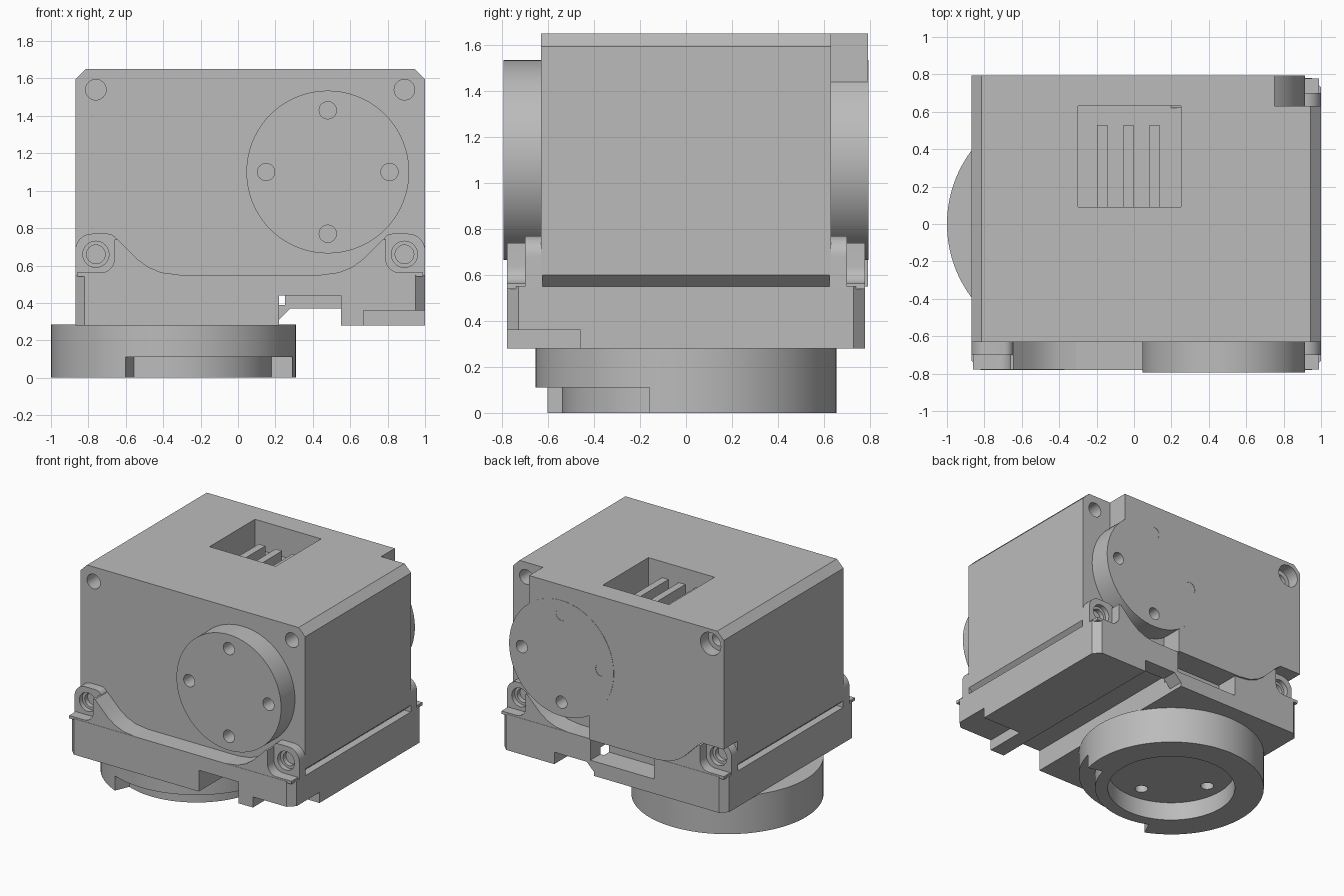
import bpy, bmesh
from math import sin, cos, pi, radians

old = bpy.data.objects.get("Cube")
if old:
    bpy.data.objects.remove(old, do_unlink=True)

grey = bpy.data.materials.new("plain grey")
grey.use_nodes = True
COL = (0.5, 0.5, 0.5, 1)
grey.diffuse_color = COL
grey.node_tree.nodes["Principled BSDF"].inputs["Base Color"].default_value = COL

MID = 0.065           # mirror line of the housing
SCREW_X = (-0.76, 0.89)


def prism(name, pts, axis, lo, hi):
    """Extrude a closed outline along y (points are x, z) or z (points are x, y)."""
    bm = bmesh.new()
    put = (lambda p, d: (p[0], d, p[1])) if axis == "y" else (lambda p, d: (p[0], p[1], d))
    a = [bm.verts.new(put(p, lo)) for p in pts]
    b = [bm.verts.new(put(p, hi)) for p in pts]
    bm.faces.new(a)
    bm.faces.new(b)
    n = len(pts)
    for i in range(n):
        j = (i + 1) % n
        bm.faces.new((a[i], a[j], b[j], b[i]))
    bmesh.ops.recalc_face_normals(bm, faces=bm.faces)
    me = bpy.data.meshes.new(name)
    bm.to_mesh(me)
    bm.free()
    ob = bpy.data.objects.new(name, me)
    bpy.context.collection.objects.link(ob)
    me.materials.append(grey)
    return ob


def arc(cx, cy, r, a0, a1, n):
    return [(cx + r * cos(radians(a0 + (a1 - a0) * i / n)),
             cy + r * sin(radians(a0 + (a1 - a0) * i / n))) for i in range(n + 1)]


def circle(cx, cy, r, n=32):
    return arc(cx, cy, r, 0, 360, n)[:-1]


def rect(x0, x1, y0, y1):
    return [(x0, y0), (x1, y0), (x1, y1), (x0, y1)]


def flip(pts):
    return [(2 * MID - x, z) for x, z in pts]


def cut(ob, pts, axis, lo, hi):
    tool = prism("cutter", pts, axis, lo, hi)
    tool.hide_render = True
    m = ob.modifiers.new("cut", "BOOLEAN")
    m.operation, m.solver, m.object = "DIFFERENCE", "EXACT", tool
    bpy.context.view_layer.objects.active = ob
    bpy.ops.object.modifier_apply(modifier=m.name)
    bpy.data.objects.remove(tool, do_unlink=True)


parts = []

# Main housing with bevelled long edges
c = 0.055
body = prism("housing", [(-0.87 + c, 0.55), (1 - c, 0.55), (1, 0.6), (1, 1.595), (1 - c, 1.65),
                         (-0.87 + c, 1.65), (-0.87, 1.595), (-0.87, 0.6)], "y", -0.63, 0.63)
cut(body, rect(-0.3, 0.25, 0.09, 0.7), "z", 1.43, 1.8)
for x in SCREW_X:
    cut(body, circle(x, 1.54, 0.055), "y", -0.7, -0.45)
    cut(body, circle(x, 1.54, 0.055), "y", 0.45, 0.7)
parts.append(body)

# Connector fins inside the top pocket
for i, x in enumerate((-0.17, -0.03, 0.11)):
    parts.append(prism(f"pocket_fin_{i + 1}", rect(x - 0.027, x + 0.027, 0.085, 0.53), "z", 1.42, 1.53))

# Swooping edge shared by the back cover and the base walls
sweep = [(-0.645, 0.74), (-0.6, 0.695), (-0.54, 0.635), (-0.48, 0.592), (-0.41, 0.563), (-0.31, 0.55)]

# Thick back cover, open around the rear hub
cover = prism("back_cover", [(-0.87, 0.775), (-0.69, 0.775)] + sweep +
              [(0.25, 0.55), (0.25, 0.85), (0.48, 1.1), (0.75, 1.3), (0.75, 1.65),
               (-0.87 + c, 1.65), (-0.87, 1.595)], "y", 0.63, 0.793)
cut(cover, circle(-0.76, 1.54, 0.085), "y", 0.7, 0.9)
cut(cover, circle(-0.76, 1.54, 0.05), "y", 0.6, 0.75)
parts.append(cover)

# Output hubs on the front and the back, each with four holes
for name, s in (("front_hub", -1), ("rear_hub", 1)):
    hub = prism(name, circle(0.48, 1.1, 0.435, 96), "y", *sorted((s * 0.62, s * 0.795)))
    for k in range(4):
        a = k * pi / 2
        cut(hub, circle(0.48 + 0.33 * cos(a), 1.1 + 0.33 * sin(a), 0.046), "y",
            *sorted((s * 0.68, s * 0.9)))
    parts.append(hub)

# Base tray with clipped corners
k = 0.05
base = prism("base", [(-0.87 + k, -0.78), (1 - k, -0.78), (1, -0.78 + k), (1, 0.78 - k), (1 - k, 0.78),
                      (-0.87 + k, 0.78), (-0.87, 0.78 - k), (-0.87, -0.78 + k)], "z", 0.28, 0.55)
cut(base, [(0.22, 0.2), (0.55, 0.2), (0.55, 0.37), (0.28, 0.37), (0.22, 0.31)], "y", -1, 1)
cut(base, rect(0.22, 0.55, 0.3, 0.44), "y", -1, 0.66)
cut(base, rect(0.67, 1.2, -1, -0.46), "z", 0.2, 0.36)
cut(base, rect(-0.28, 0.25, 0.6, 1), "z", 0.39, 0.7)
parts.append(base)

# Screw ears and swept wall horns at the four corners of the base
ear = ([(-0.87, 0.54), (-0.645, 0.54), (-0.645, 0.72)] + arc(-0.695, 0.72, 0.05, 0, 90, 6) [1:] +
       arc(-0.78, 0.68, 0.09, 90, 180, 10))
horn = ([(-0.31, 0.54), (-0.86, 0.54), (-0.86, 0.562)] +
        arc(-0.735, 0.637, 0.075, -90, 0, 8) + [(-0.66, 0.74)] + sweep)
for fb, s in (("front", -1), ("back", 1)):
    for side, shape, x in (("right", lambda p: p, SCREW_X[0]), ("left", flip, SCREW_X[1])):
        e = prism(f"{fb}_{side}_ear", shape(ear), "y", *sorted((s * 0.625, s * 0.70)))
        cut(e, circle(x, 0.66, 0.07), "y", *sorted((s * 0.665, s * 0.9)))
        cut(e, circle(x, 0.66, 0.05), "y", *sorted((s * 0.5, s * 0.68)))
        parts.append(e)
        parts.append(prism(f"{fb}_{side}_horn", shape(horn), "y", *sorted((s * 0.63, s * 0.778))))

# Round foot: hollow underneath, with a stepped rim and four holes
FX = -0.345
foot = prism("round_foot", circle(FX, 0, 0.655, 128), "z", 0, 0.285)
cut(foot, circle(FX, 0, 0.45, 96), "z", -0.1, 0.14)
cut(foot, arc(FX, 0, 0.54, -113, -14, 40) + arc(FX, 0, 0.8, -14, -113, 40), "z", -0.1, 0.11)
for i in range(4):
    a = i * pi / 2
    cut(foot, circle(FX + 0.33 * cos(a), 0.33 * sin(a), 0.046), "z", 0.1, 0.25)
parts.append(foot)

# Smooth the round walls, keep edges crisp
bpy.ops.object.select_all(action="DESELECT")
for ob in parts:
    ob.select_set(True)
bpy.context.view_layer.objects.active = body
bpy.ops.object.shade_smooth_by_angle(angle=radians(25))
